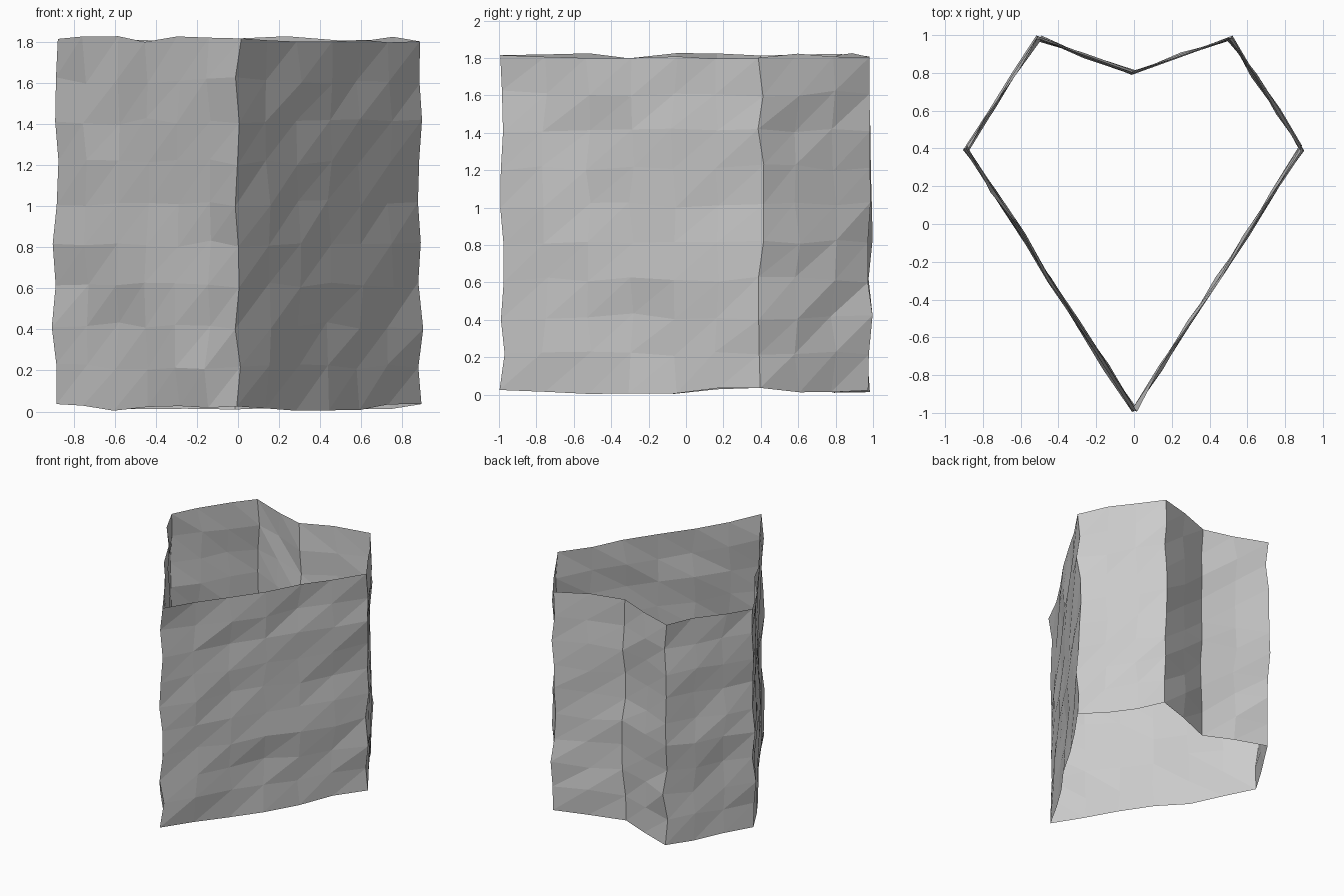
import bpy, bmesh, random
from mathutils import Vector

if "Cube" in bpy.data.objects:
    bpy.data.objects.remove(bpy.data.objects["Cube"])

random.seed(7)
JITTER = 0.017
ROWS, Z0, Z1 = 9, 0.02, 1.81

# Heart-shaped outline, counter-clockwise from the front point: (x, y, segments to next corner)
outline = [(0, -0.985, 6), (0.89, 0.4, 3), (0.505, 0.985, 2),
           (0, 0.805, 2), (-0.505, 0.985, 3), (-0.89, 0.4, 6)]

ring = []
for k, (x, y, n) in enumerate(outline):
    a = Vector((x, y, 0))
    b = Vector((*outline[(k + 1) % len(outline)][:2], 0))
    ring += [a.lerp(b, i / n) for i in range(n)]


def rough():
    return Vector([random.uniform(-JITTER, JITTER) for _ in range(3)])


# Open, uneven wall made of flat triangles
bm = bmesh.new()
rows = []
for j in range(ROWS + 1):
    z = Vector((0, 0, Z0 + (Z1 - Z0) * j / ROWS))
    rows.append([bm.verts.new(p + z + rough()) for p in ring])
for low, high in zip(rows, rows[1:]):
    for i in range(len(ring)):
        n = (i + 1) % len(ring)
        bm.faces.new((low[i], low[n], high[n]))
        bm.faces.new((low[i], high[n], high[i]))

mesh = bpy.data.meshes.new("heart_wall")
bm.to_mesh(mesh)
bm.free()
bpy.context.collection.objects.link(bpy.data.objects.new("heart_wall", mesh))
